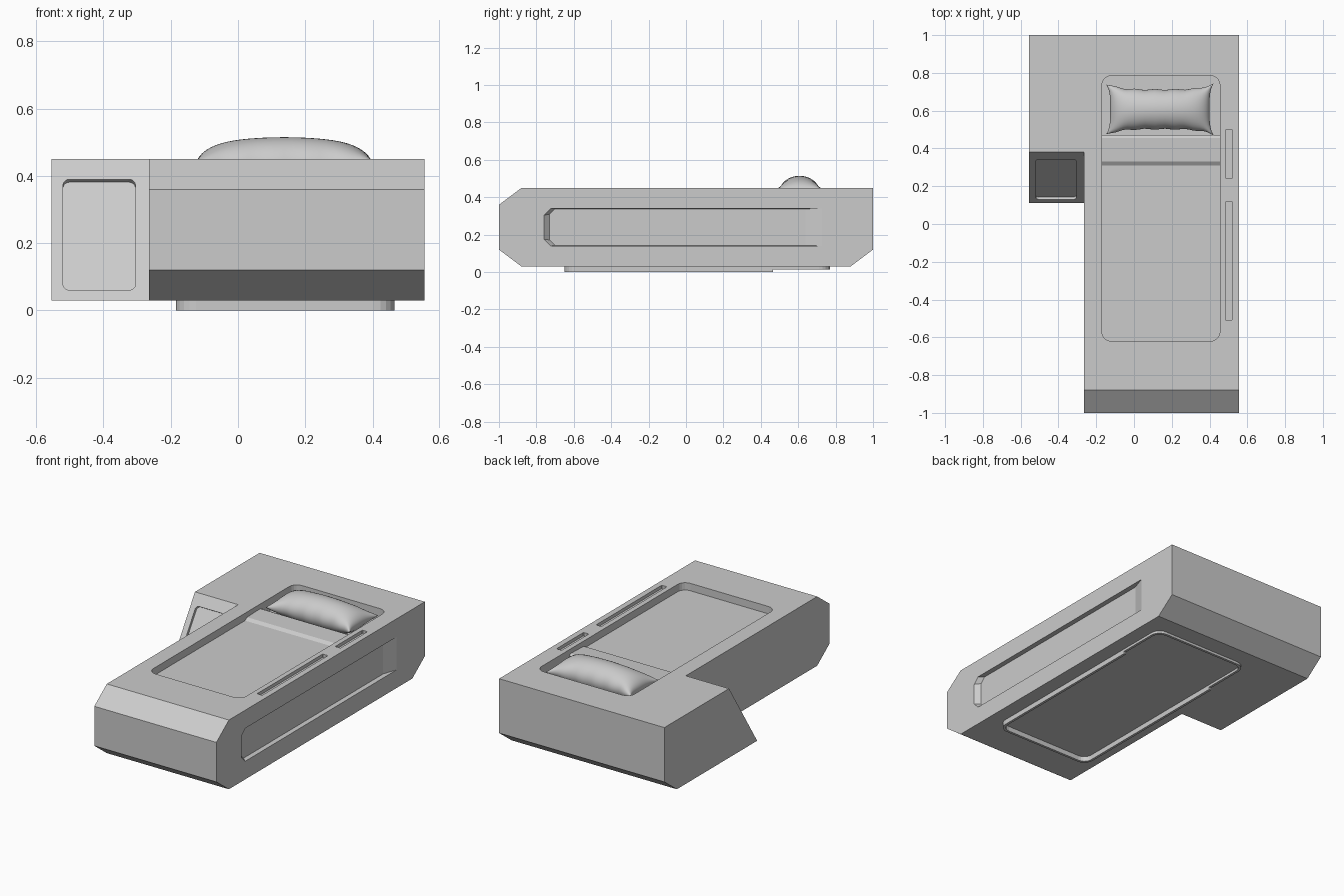
import bpy, bmesh
from math import sin, cos, pi, sqrt, hypot
from mathutils import Vector

if "Cube" in bpy.data.objects:
    bpy.data.objects.remove(bpy.data.objects["Cube"])


def finish(name, bm, smooth=None):
    bmesh.ops.recalc_face_normals(bm, faces=bm.faces)
    me = bpy.data.meshes.new(name)
    bm.to_mesh(me)
    bm.free()
    ob = bpy.data.objects.new(name, me)
    bpy.context.collection.objects.link(ob)
    bpy.ops.object.select_all(action='DESELECT')
    ob.select_set(True)
    bpy.context.view_layer.objects.active = ob
    if smooth:
        bpy.ops.object.shade_smooth_by_angle(angle=smooth)
    return ob


def loft(name, a, b):
    """Closed solid between two outlines with equal point counts."""
    bm = bmesh.new()
    va, vb = [bm.verts.new(p) for p in a], [bm.verts.new(p) for p in b]
    bm.faces.new(va)
    bm.faces.new(vb)
    n = len(va)
    for i in range(n):
        j = (i + 1) % n
        bm.faces.new((va[i], va[j], vb[j], vb[i]))
    return finish(name, bm)


def extrude_x(name, profile, x0, x1):
    return loft(name, [(x0, y, z) for y, z in profile], [(x1, y, z) for y, z in profile])


def rounded(x0, x1, y0, y1, r, seg=5):
    pts = []
    for k, (cx, cy) in enumerate([(x1 - r, y1 - r), (x0 + r, y1 - r), (x0 + r, y0 + r), (x1 - r, y0 + r)]):
        for i in range(seg + 1):
            a = pi / 2 * (k + i / seg)
            pts.append((cx + r * cos(a), cy + r * sin(a)))
    return pts


def slab(name, outline, z0, z1):
    return loft(name, [(x, y, z0) for x, y in outline], [(x, y, z1) for x, y in outline])


def cut(ob, cutter):
    cutter.hide_render = True
    m = ob.modifiers.new("cut", 'BOOLEAN')
    m.operation, m.solver, m.object = 'DIFFERENCE', 'EXACT', cutter
    bpy.context.view_layer.objects.active = ob
    bpy.ops.object.modifier_apply(modifier=m.name)
    bpy.data.objects.remove(cutter)


# Main bed body with chamfered ends
body = extrude_x("bed_body", [(-1, .12), (-.88, .03), (.88, .03), (1, .12), (1, .45), (-.88, .45), (-1, .36)],
                 -.265, .555)

# Mattress well and the two slots beside it
cut(body, slab("well_cutter", rounded(-.17, .455, -.62, .785, .05), .375, .6))
for y0, y1 in [(.24, .50), (-.51, .12)]:
    cut(body, slab("slot_cutter", rounded(.485, .52, y0, y1, .003, 1), .43, .6))


# Long side recess with sloped ends
def side_outline(x, y0, y1, z0, z1, c):
    return [(x, y0 + c, z0), (x, y1, z0), (x, y1, z1), (x, y0 + c, z1), (x, y0, z1 - c), (x, y0, z0 + c)]


cut(body, loft("side_cutter", side_outline(.556, -.76, .73, .14, .34, .035),
               side_outline(.527, -.73, .64, .142, .338, .03)))

# Bedside unit with a slanted front and recessed panel
unit = extrude_x("bedside_unit", [(.11, .03), (.88, .03), (1, .12), (1, .45), (.38, .45)], -.555, -.265)
L = hypot(.27, .42)
along, out = Vector((0, .27, .42)) / L, Vector((0, -.42, .27)) / L


def on_slope(x, s, d):
    return Vector((x, .11, .03)) + along * s + out * d


panel = rounded(-.52, -.305, .036, .428, .02)
cut(unit, loft("panel_cutter", [on_slope(x, s, -.016) for x, s in panel], [on_slope(x, s, .05) for x, s in panel]))

# Blanket with a turned-down fold, its corners buried in the well walls
blanket = extrude_x("blanket", [(-.63, .37), (-.63, .405), (.31, .405), (.33, .418), (.455, .422), (.47, .415),
                                (.47, .37)], -.175, .46)

# Underside rims of blanket and mattress
rim = slab("blanket_rim", rounded(-.185, .465, -.65, .77, .06), 0, .04)
cut(rim, slab("rim_cutter", rounded(-.17, .45, -.635, .755, .05), -.1, .03))
cut(rim, slab("rim_end_cutter", rounded(-.4, .7, .465, .9, .01), -.1, .015))

# Pillow: two puffed sheets meeting at a pinched seam
bm = bmesh.new()
N, M = 32, 20
for side in (1, -1):
    grid = []
    for i in range(N + 1):
        row = []
        for j in range(M + 1):
            u, v = -cos(pi * i / N), -cos(pi * j / M)
            x = .137 + u * (.285 - .022 * (1 - v ** 4))
            pinch = .03 * (1 - u ** 4) + .003 * sin(u * 17) * v * v
            y = .607 + v * (.135 - pinch)
            puff = sqrt(max(0, (1 - u ** 6) * (1 - v * v))) * (1 - .3 * u * u)
            row.append(bm.verts.new((x, y, .428 + side * .087 * puff)))
        grid.append(row)
    for i in range(N):
        for j in range(M):
            bm.faces.new((grid[i][j], grid[i + 1][j], grid[i + 1][j + 1], grid[i][j + 1]))
bmesh.ops.remove_doubles(bm, verts=bm.verts, dist=.00005)
finish("pillow", bm, smooth=1.2)
